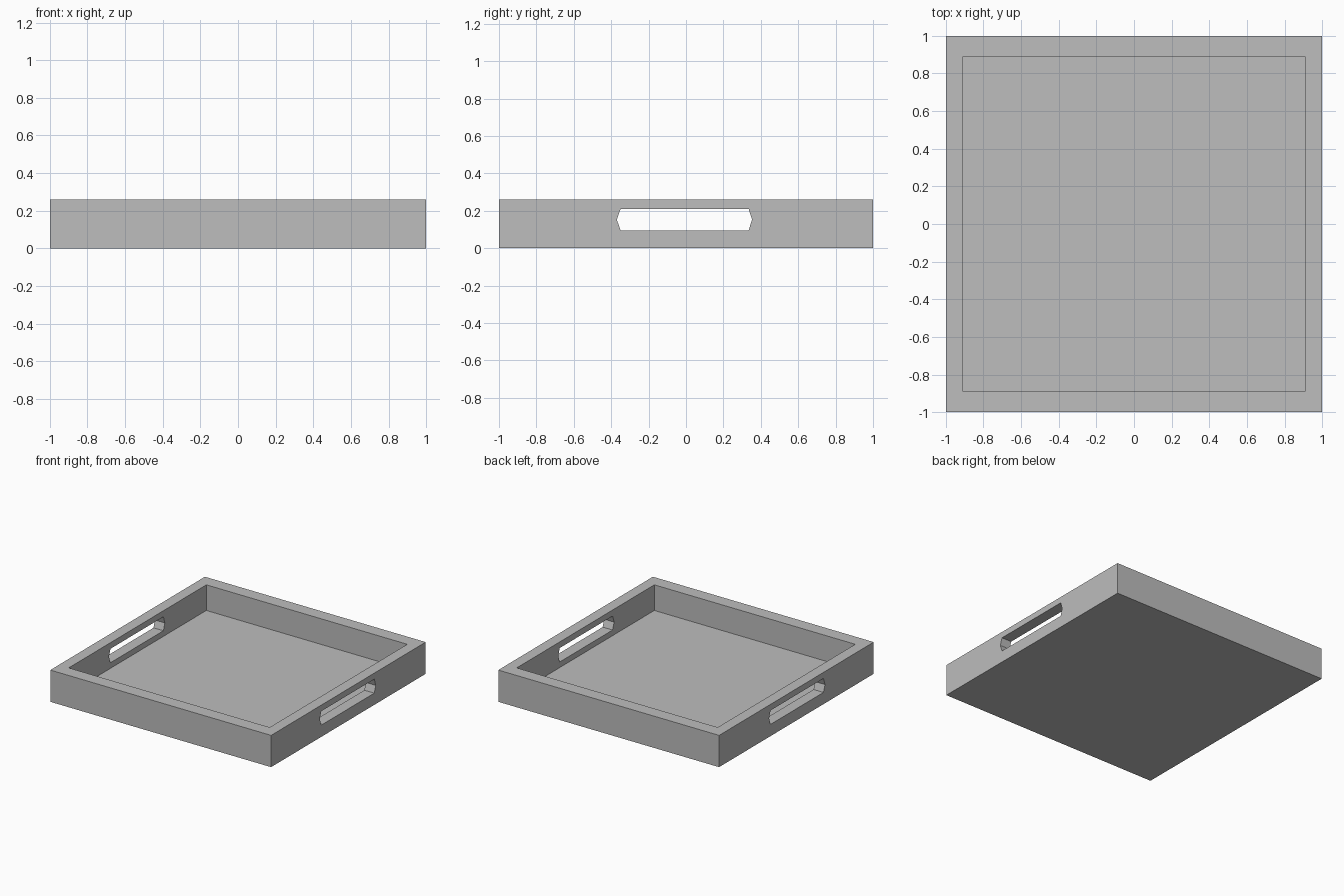
import bpy
import bmesh
from mathutils import Vector

cube = bpy.data.objects.get("Cube")
if cube:
    bpy.data.objects.remove(cube, do_unlink=True)

WIDTH, DEPTH, HEIGHT = 2.0, 2.0, 0.26
INNER_X, INNER_Y, FLOOR = 0.91, 0.89, 0.05

grey = bpy.data.materials.new("plain grey")
grey.use_nodes = True
grey.diffuse_color = (0.51, 0.51, 0.51, 1)
grey.node_tree.nodes["Principled BSDF"].inputs["Base Color"].default_value = grey.diffuse_color


def prism(name, outline, direction):
    """Extrude a flat outline along a direction into a closed solid."""
    bm = bmesh.new()
    face = bm.faces.new([bm.verts.new(p) for p in outline])
    side = bmesh.ops.extrude_face_region(bm, geom=[face])["geom"]
    bmesh.ops.translate(bm, vec=Vector(direction),
                        verts=[v for v in side if isinstance(v, bmesh.types.BMVert)])
    bmesh.ops.recalc_face_normals(bm, faces=bm.faces)
    mesh = bpy.data.meshes.new(name)
    bm.to_mesh(mesh)
    bm.free()
    mesh.materials.append(grey)
    obj = bpy.data.objects.new(name, mesh)
    bpy.context.collection.objects.link(obj)
    return obj


def rectangle(x, y, z):
    return [(-x, -y, z), (x, -y, z), (x, y, z), (-x, y, z)]


def cut(target, cutter):
    """Subtract the cutter from the target and discard it."""
    mod = target.modifiers.new(cutter.name, "BOOLEAN")
    mod.operation, mod.solver, mod.object = "DIFFERENCE", "EXACT", cutter
    bpy.context.view_layer.objects.active = target
    bpy.ops.object.modifier_apply(modifier=mod.name)
    bpy.data.objects.remove(cutter, do_unlink=True)


# Tray block
tray = prism("tray", rectangle(WIDTH / 2, DEPTH / 2, 0), (0, 0, HEIGHT))

# Recess above the floor
cut(tray, prism("recess", rectangle(INNER_X, INNER_Y, FLOOR), (0, 0, HEIGHT)))

# Handle slot with pointed ends through both side walls
slot = [(-0.37, 0.153), (-0.35, 0.096), (0.335, 0.096),
        (0.353, 0.153), (0.335, 0.21), (-0.35, 0.21)]
cut(tray, prism("handle_slot", [(-1.2, y, z) for y, z in slot], (2.4, 0, 0)))
